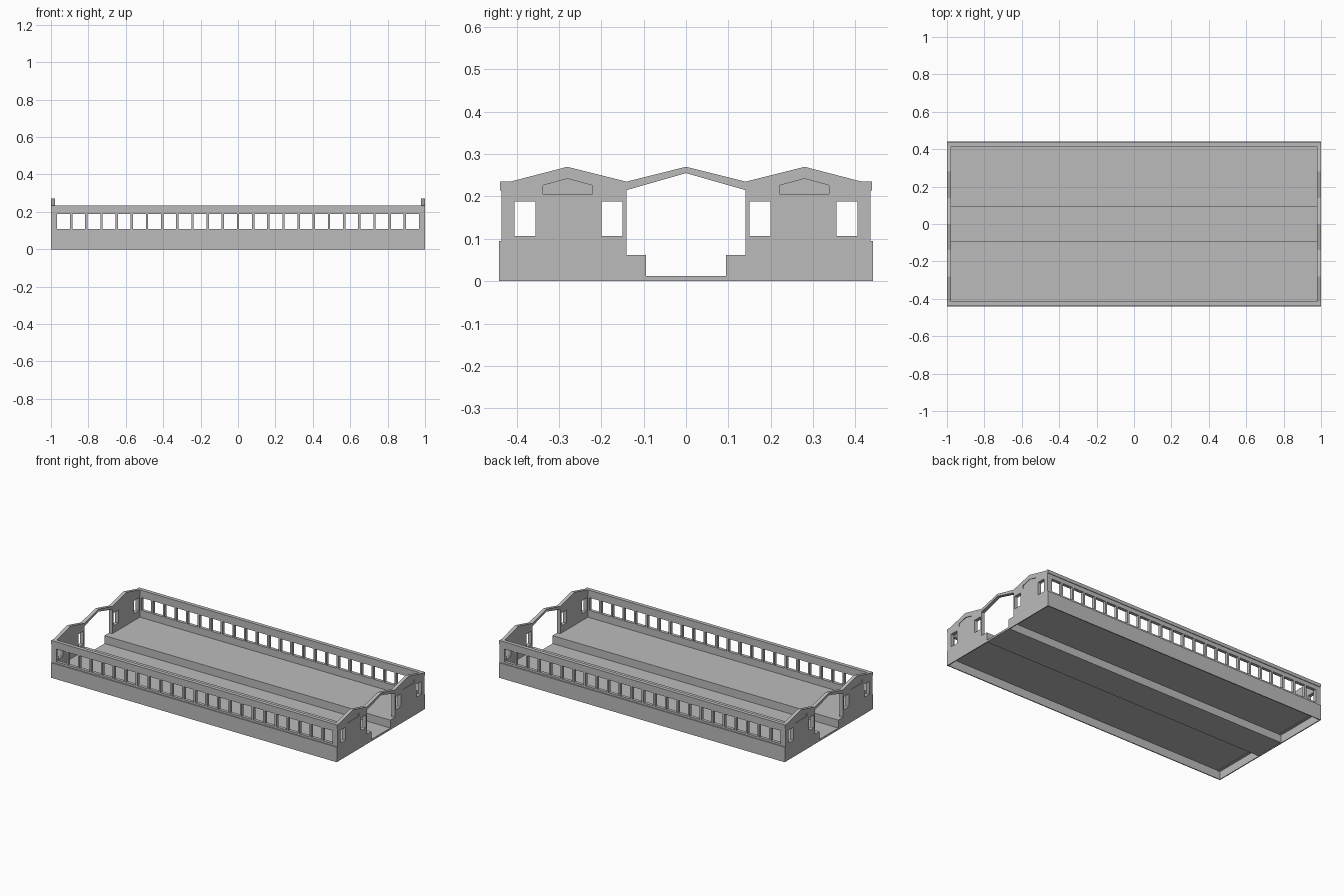
import bpy
from mathutils import Matrix, Vector

cube = bpy.data.objects.get("Cube")
if cube:
    bpy.data.objects.remove(cube, do_unlink=True)

GREY = (0.5, 0.5, 0.5, 1.0)
mat = bpy.data.materials.new("plain grey")
mat.use_nodes = True
mat.diffuse_color = GREY
bsdf = next(n for n in mat.node_tree.nodes if n.type == 'BSDF_PRINCIPLED')
bsdf.inputs["Base Color"].default_value = GREY

X, Y, Z = Vector((1, 0, 0)), Vector((0, 1, 0)), Vector((0, 0, 1))


def panel(name, loops, axis, start, end):
    """Extrude a flat outline with holes along the x or y axis."""
    curve = bpy.data.curves.new(name, 'CURVE')
    curve.dimensions = '2D'
    curve.fill_mode = 'BOTH'
    curve.extrude = abs(end - start) / 2
    for loop in loops:
        spline = curve.splines.new('POLY')
        spline.points.add(len(loop) - 1)
        for point, (u, v) in zip(spline.points, loop):
            point.co = (u, v, 0, 1)
        spline.use_cyclic_u = True
    temp = bpy.data.objects.new(name + "_outline", curve)
    bpy.context.scene.collection.objects.link(temp)
    bpy.context.view_layer.update()
    graph = bpy.context.evaluated_depsgraph_get()
    mesh = bpy.data.meshes.new_from_object(temp.evaluated_get(graph))
    bpy.data.objects.remove(temp, do_unlink=True)
    bpy.data.curves.remove(curve)
    cols = (Y, Z, X) if axis == 'x' else (X, Z, -Y)
    turn = Matrix(cols).transposed().to_4x4()
    middle = (X if axis == 'x' else Y) * (start + end) / 2
    mesh.transform(Matrix.Translation(middle) @ turn)
    mesh.name = name
    mesh.materials.clear()
    mesh.materials.append(mat)
    for face in mesh.polygons:
        face.use_smooth = False
        face.material_index = 0
    obj = bpy.data.objects.new(name, mesh)
    bpy.context.scene.collection.objects.link(obj)
    return obj


def rect(u0, u1, v0, v1):
    return [(u0, v0), (u1, v0), (u1, v1), (u0, v1)]


def flip(points):
    return [(-u, v) for u, v in reversed(points)]


def mirrored(points):
    """Close a right-hand half profile with its mirror image."""
    return points + [p for p in flip(points) if p[0] != 0]


SILL, HEAD = 0.107, 0.188
EAVE, RIDGE = 0.235, 0.27
SKIRT, WALL, INNER = 0.441, 0.435, 0.415
END_IN = 0.978
BED = 0.094

# Platforms with the sunken track bed between them
top = [(BED, 0.012), (BED, 0.062), (0.437, 0.062), (0.437, 0.052),
       (0.098, 0.052), (0.098, 0.003)]
panel("platforms_and_track_bed", [mirrored(top)], 'x', -0.996, 0.996)

# Gabled end walls: opening edge, skirt, cornice, roof line
arch = [(0, 0.255), (0.14, 0.215), (0.14, 0.062), (BED, 0.062), (BED, 0.05),
        (SKIRT, 0.05), (SKIRT, 0.095), (WALL, 0.095), (WALL, 0.214),
        (0.439, 0.214), (0.439, EAVE), (0.415, EAVE), (0.28, RIDGE),
        (0.14, EAVE), (0, RIDGE)]
end_outline = arch + flip(arch)[1:-1]
windows, pediments = [], []
for u0, u1 in ((0.15, 0.2), (0.355, 0.405)):
    windows += [rect(u0, u1, SILL, HEAD), rect(-u1, -u0, SILL, HEAD)]
pediment = [(0.221, 0.206), (0.338, 0.206), (0.338, 0.226),
            (0.28, 0.242), (0.221, 0.226)]
pediments = [pediment, flip(pediment)]
# Low skirt below the platforms, dipping to a sill at the track bed
low = [(BED, 0.012), (BED, 0.05), (SKIRT, 0.05), (SKIRT, 0)]

for side, s in (("left", 1), ("right", -1)):
    panel(side + "_end_wall", [end_outline] + windows, 'x',
          s * END_IN, s * 0.996)
    panel(side + "_end_facing", [end_outline] + windows + pediments, 'x',
          s * 0.996, s)
    panel(side + "_end_skirt", [mirrored(low)], 'x', s * 0.994, s)

# Long walls with a row of windows, skirt and cornice
COUNT, PITCH, HALF = 24, 0.0811, 0.0345
row = []
for i in range(COUNT):
    c = (i - (COUNT - 1) / 2) * PITCH
    row.append(rect(c - HALF, c + HALF, SILL, HEAD))
for side, s in (("front", -1), ("back", 1)):
    panel(side + "_wall", [rect(-END_IN, END_IN, 0.052, EAVE)] + row, 'y',
          s * INNER, s * WALL)
    panel(side + "_skirt", [rect(-0.994, 0.994, 0, 0.095)], 'y',
          s * WALL, s * SKIRT)
    panel(side + "_cornice", [rect(-END_IN, END_IN, 0.214, EAVE)], 'y',
          s * WALL, s * 0.439)
